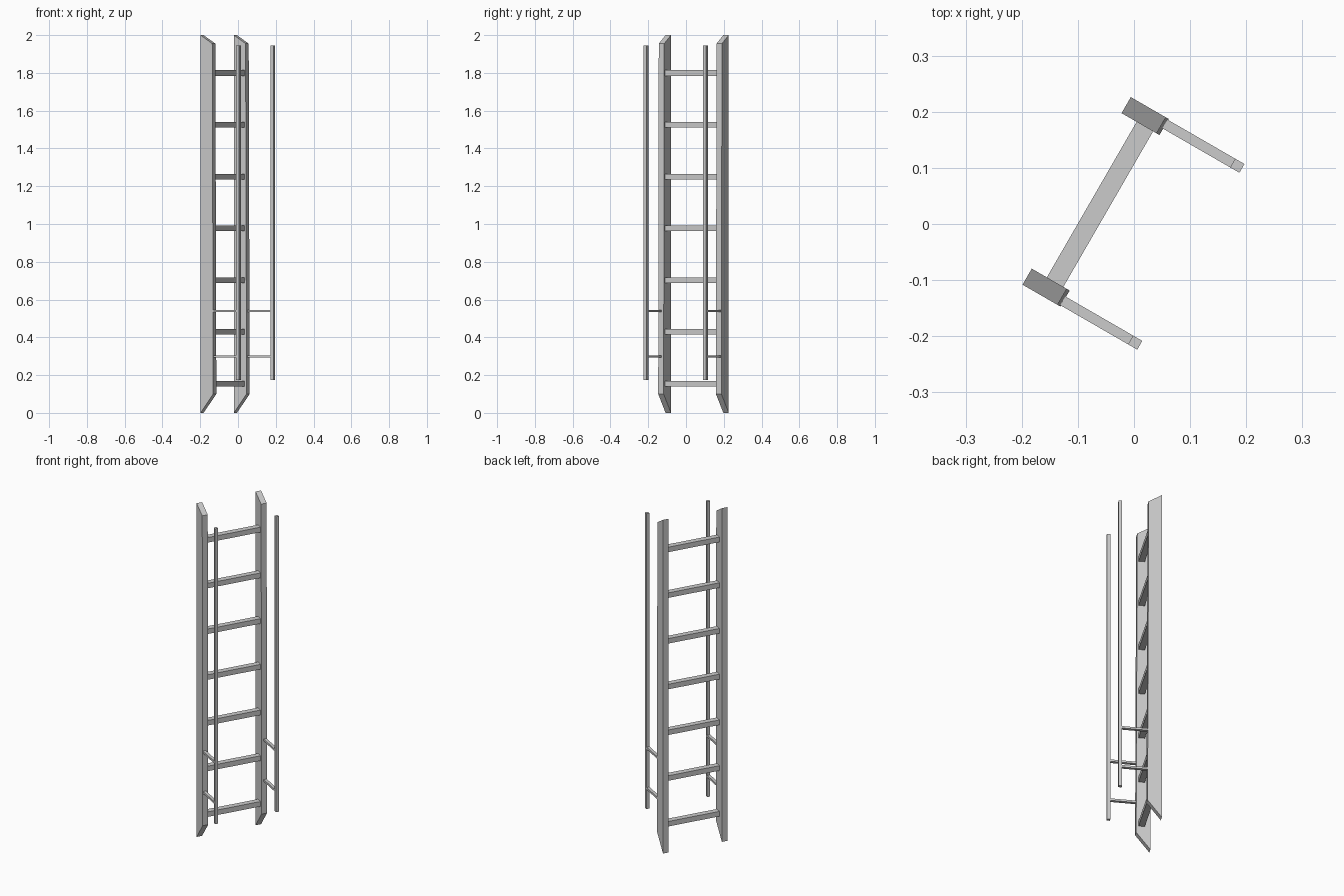
import bpy
import bmesh
import math
from mathutils import Matrix

cube = bpy.data.objects.get("Cube")
if cube:
    bpy.data.objects.remove(cube, do_unlink=True)

steel = bpy.data.materials.new("light_grey_metal")
steel.use_nodes = True
GREY = (0.6, 0.6, 0.6, 1)
steel.diffuse_color = GREY
steel.node_tree.nodes["Principled BSDF"].inputs["Base Color"].default_value = GREY

# The whole ladder is turned about the vertical axis
TURN = Matrix.Rotation(math.radians(-30), 4, 'Z')


def extrude_profile(name, profile, side_a, side_b):
    """Extrude a (depth, height) profile sideways from side_a to side_b."""
    bm = bmesh.new()
    face = bm.faces.new([bm.verts.new((d, side_a, z)) for d, z in profile])
    out = bmesh.ops.extrude_face_region(bm, geom=[face])
    verts = [g for g in out["geom"] if isinstance(g, bmesh.types.BMVert)]
    bmesh.ops.translate(bm, verts=verts, vec=(0, side_b - side_a, 0))
    bmesh.ops.recalc_face_normals(bm, faces=bm.faces[:])
    bm.transform(TURN)
    mesh = bpy.data.meshes.new(name)
    bm.to_mesh(mesh)
    bm.free()
    mesh.materials.append(steel)
    obj = bpy.data.objects.new(name, mesh)
    bpy.context.collection.objects.link(obj)
    return obj


def box(name, d0, d1, s0, s1, z0, z1):
    return extrude_profile(name, [(d0, z0), (d1, z0), (d1, z1), (d0, z1)], s0, s1)


BACK, FRONT = -0.118, -0.04
RAIL_BACK, RAIL_FRONT = 0.098, 0.117
stringer = [(BACK, 0), (FRONT, 0.1), (FRONT - 0.006, 1.955), (BACK, 2)]

for side, s in (("right", -1), ("left", 1)):
    # Side plank with slanted ends
    extrude_profile(side + "_stringer", stringer, s * 0.160, s * 0.193)
    # Thin handrail standing in front of the plank
    box(side + "_handrail", RAIL_BACK, RAIL_FRONT, s * 0.173, s * 0.191, 0.175, 1.945)
    # Brackets joining handrail and plank
    for label, z in (("lower", 0.298), ("upper", 0.54)):
        box(f"{side}_{label}_bracket", FRONT - 0.004, RAIL_BACK,
            s * 0.173, s * 0.191, z - 0.006, z + 0.006)

# Evenly spaced rungs
for i in range(7):
    z = 0.155 + i * 0.274
    box(f"rung_{i + 1}", -0.087, -0.053, -0.161, 0.161, z - 0.015, z + 0.015)
